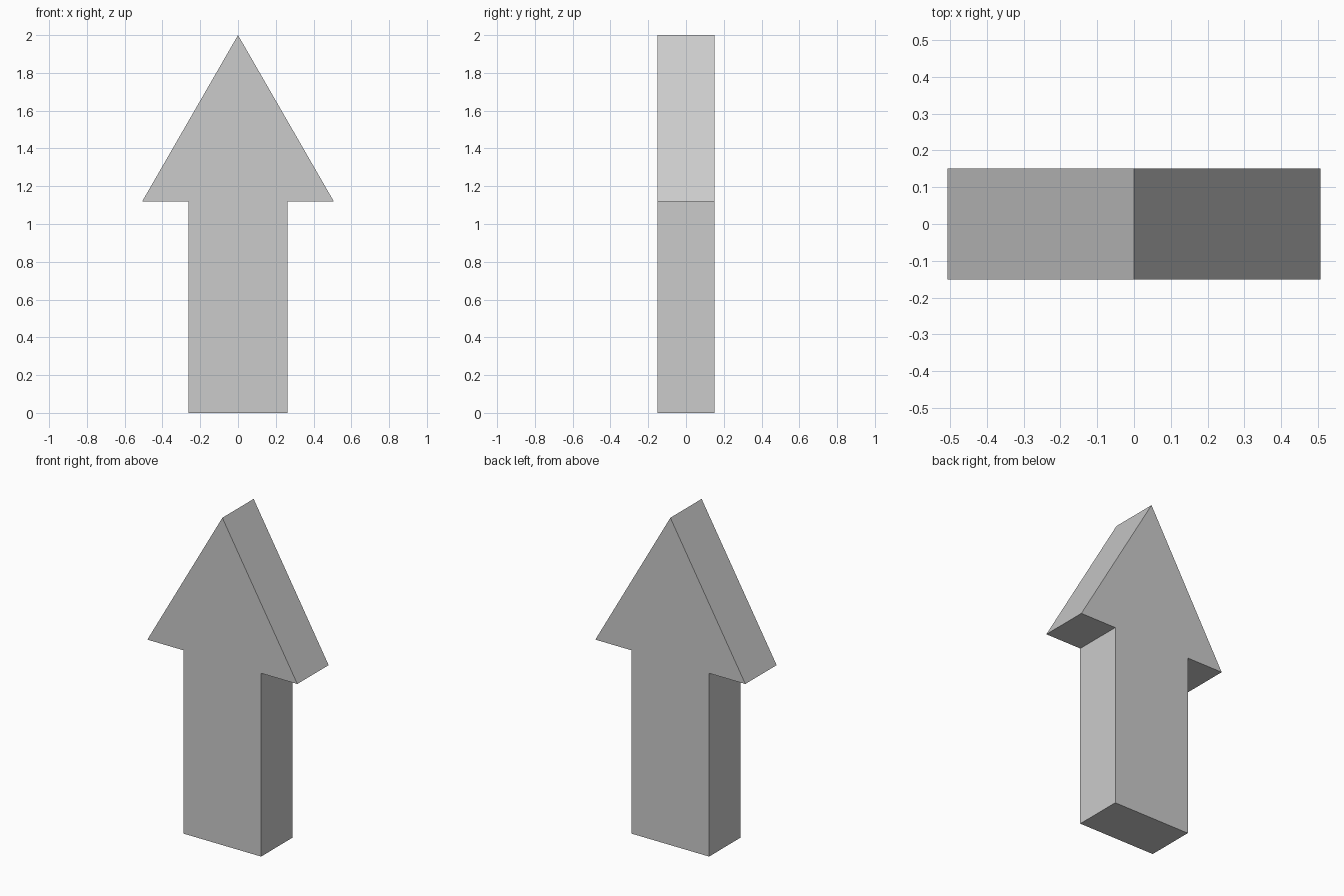
import bpy
import bmesh

cube = bpy.data.objects.get("Cube")
if cube:
    bpy.data.objects.remove(cube, do_unlink=True)

# Dimensions
SHAFT_HALF = 0.262
HEAD_HALF = 0.507
HEAD_BASE = 1.12
HEIGHT = 2.0
DEPTH = 0.302

# Single flat grey
grey = bpy.data.materials.new("light grey")
grey.use_nodes = True
colour = (0.6, 0.6, 0.6, 1.0)
grey.diffuse_color = colour
grey.node_tree.nodes["Principled BSDF"].inputs["Base Color"].default_value = colour

# Right half of the outline, mirrored to close the arrow
half = [(SHAFT_HALF, 0.0), (SHAFT_HALF, HEAD_BASE), (HEAD_HALF, HEAD_BASE)]
outline = half + [(0.0, HEIGHT)] + [(-x, z) for x, z in reversed(half)]

# Front face extruded straight back into a solid
bm = bmesh.new()
front = bm.faces.new([bm.verts.new((x, -DEPTH / 2, z)) for x, z in outline])
extruded = bmesh.ops.extrude_face_region(bm, geom=[front], use_keep_orig=True)
back_verts = [g for g in extruded["geom"] if isinstance(g, bmesh.types.BMVert)]
bmesh.ops.translate(bm, verts=back_verts, vec=(0, DEPTH, 0))
bmesh.ops.recalc_face_normals(bm, faces=bm.faces)

mesh = bpy.data.meshes.new("arrow")
bm.to_mesh(mesh)
bm.free()
mesh.materials.append(grey)
arrow = bpy.data.objects.new("arrow", mesh)
bpy.context.collection.objects.link(arrow)
